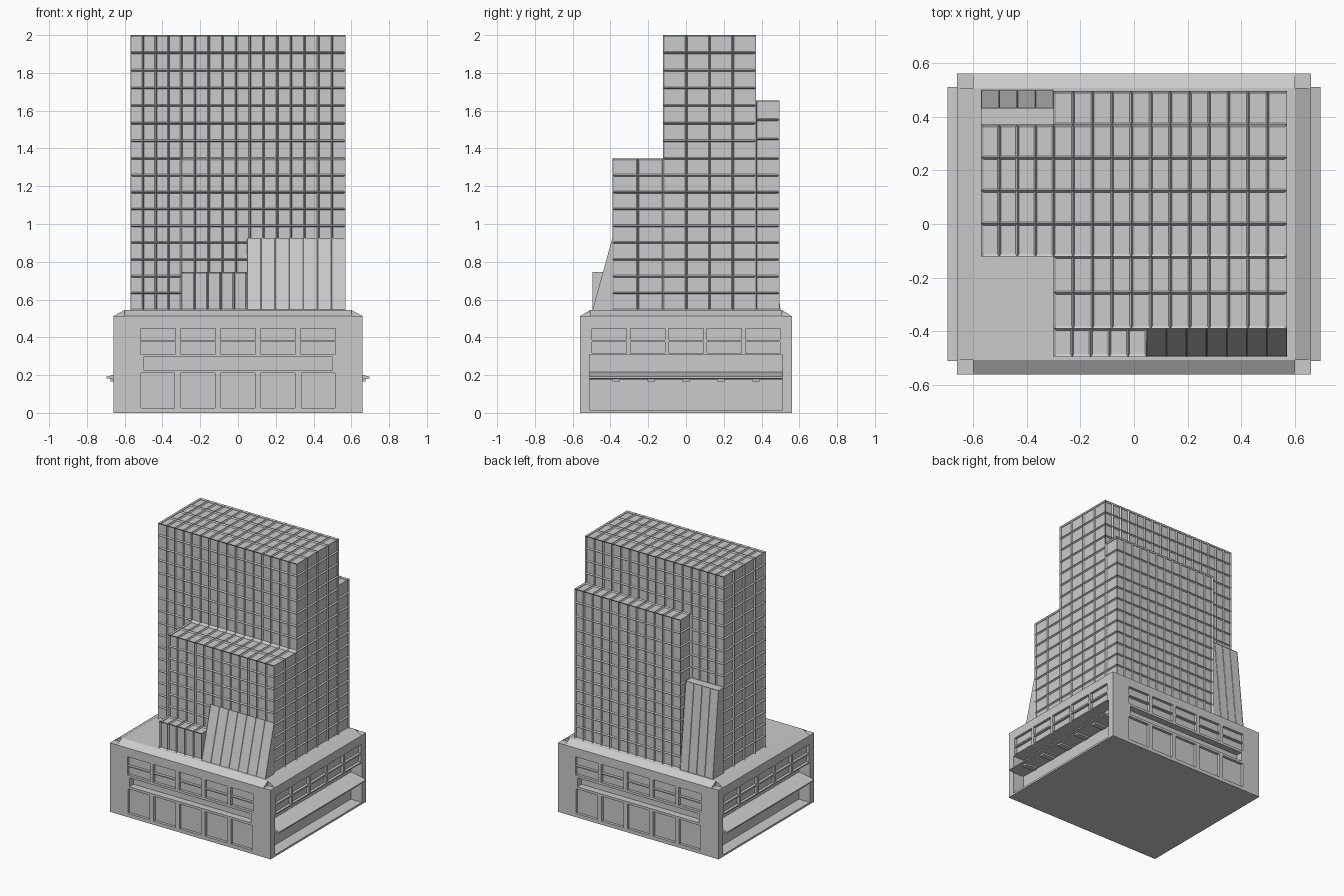
import bpy, bmesh

if "Cube" in bpy.data.objects:
    bpy.data.objects.remove(bpy.data.objects["Cube"])

FLOOR0 = 0.545


def finish(name, bm):
    bmesh.ops.recalc_face_normals(bm, faces=bm.faces)
    me = bpy.data.meshes.new(name)
    bm.to_mesh(me)
    bm.free()
    ob = bpy.data.objects.new(name, me)
    bpy.context.collection.objects.link(ob)
    return ob


def boxes(name, extents):
    """One object made of axis-aligned boxes (x0, x1, y0, y1, z0, z1)."""
    bm = bmesh.new()
    for x0, x1, y0, y1, z0, z1 in extents:
        vs = bmesh.ops.create_cube(bm, size=1)['verts']
        for v in vs:
            v.co = ((x0 + x1) / 2 + v.co.x * (x1 - x0),
                    (y0 + y1) / 2 + v.co.y * (y1 - y0),
                    (z0 + z1) / 2 + v.co.z * (z1 - z0))
    return finish(name, bm)


def prism(name, profile, axis, a, b):
    """Extrude a (horizontal, z) profile along x or y from a to b."""
    bm = bmesh.new()
    place = (lambda h, z, t: (t, h, z)) if axis == 'x' else (lambda h, z, t: (h, t, z))
    face = bm.faces.new([bm.verts.new(place(h, z, a)) for h, z in profile])
    new = bmesh.ops.extrude_face_region(bm, geom=[face])['geom']
    for v in new:
        if isinstance(v, bmesh.types.BMVert):
            v.co['xy'.index(axis)] = b
    return finish(name, bm)


def span(a, b, n):
    return [a + (b - a) * i / n for i in range(n + 1)]


def glazed_block(name, xs, ys, zs, glazed, frame=0.006, depth=0.01, lean=None):
    """Gridded box whose chosen sides (L R F B T) get recessed panes.
    lean = (old_y, new_y) shifts the top edge at old_y to slope that side."""
    bm = bmesh.new()
    sides = {}

    def quads(key, us, vs, place):
        sides[key] = []
        for u0, u1 in zip(us, us[1:]):
            for v0, v1 in zip(vs, vs[1:]):
                loop = [(u0, v0), (u1, v0), (u1, v1), (u0, v1)]
                sides[key].append(bm.faces.new([bm.verts.new(place(u, v)) for u, v in loop]))

    quads('L', ys, zs, lambda u, v: (xs[0], u, v))
    quads('R', ys, zs, lambda u, v: (xs[-1], u, v))
    quads('F', xs, zs, lambda u, v: (u, ys[0], v))
    quads('B', xs, zs, lambda u, v: (u, ys[-1], v))
    quads('T', xs, ys, lambda u, v: (u, v, zs[-1]))
    quads('U', xs, ys, lambda u, v: (u, v, zs[0]))
    if lean:
        for v in bm.verts:
            if abs(v.co.z - zs[-1]) < 1e-5 and abs(v.co.y - lean[0]) < 1e-5:
                v.co.y = lean[1]
    bmesh.ops.remove_doubles(bm, verts=bm.verts, dist=1e-5)
    bmesh.ops.recalc_face_normals(bm, faces=bm.faces)
    panes = [f for k in glazed for f in sides[k]]
    bmesh.ops.inset_individual(bm, faces=panes, thickness=frame, depth=-depth,
                               use_even_offset=True)
    return finish(name, bm)


# Podium body with recessed windows, doors, ledges and side entrances
podium = boxes("podium", [(-0.66, 0.66, -0.56, 0.56, 0, 0.512)])
cuts = []
for s in (-1, 1):
    def front(x0, x1, z0, z1, d):
        cuts.append((x0, x1, *sorted((s * (0.56 - d), s * 0.6)), z0, z1))

    def side(y0, y1, z0, z1, d):
        cuts.append((*sorted((s * (0.66 - d), s * 0.7)), y0, y1, z0, z1))

    for k in range(-2, 3):
        cx, cy = 0.212 * k, 0.203 * k
        front(cx - 0.089, cx + 0.089, 0.027, 0.21, 0.02)
        for z0, z1 in ((0.313, 0.374), (0.382, 0.447)):
            front(cx - 0.092, cx + 0.092, z0, z1, 0.02)
            side(cy - 0.092, cy + 0.092, z0 + 0.003, z1, 0.02)
    front(-0.5, 0.5, 0.228, 0.295, 0.05)
    side(-0.51, 0.51, 0.014, 0.308, 0.09)
cutter = boxes("opening_cutter", cuts)
cutter.hide_render = True
mod = podium.modifiers.new("openings", 'BOOLEAN')
mod.object = cutter
mod.operation = 'DIFFERENCE'
mod.solver = 'EXACT'
bpy.context.view_layer.objects.active = podium
bpy.ops.object.modifier_apply(modifier=mod.name)
bpy.data.objects.remove(cutter)

# Sloped podium roof edges, leaving flat corner squares
prism("roof_edge_sides", [(-0.66, 0.512), (0.66, 0.512), (0.6, FLOOR0), (-0.6, FLOOR0)],
      'y', -0.507, 0.507)
prism("roof_edge_front_back", [(-0.56, 0.512), (0.56, 0.512), (0.507, FLOOR0), (-0.507, FLOOR0)],
      'x', -0.6, 0.6)

# Side canopies with small brackets underneath
for s, label in ((-1, "left"), (1, "right")):
    prism("canopy_" + label,
          [(s * 0.565, 0.178), (s * 0.665, 0.178), (s * 0.695, 0.183),
           (s * 0.695, 0.192), (s * 0.66, 0.202), (s * 0.565, 0.217)], 'y', -0.51, 0.51)
    boxes("canopy_brackets_" + label,
          [(*sorted((s * 0.58, s * 0.675)), 0.185 * k - 0.02, 0.185 * k + 0.02, 0.166, 0.18)
           for k in range(-2, 3)])

# Tower volumes
low = span(FLOOR0, 1.347, 9)
left_x, right_x = span(-0.57, -0.30, 4), span(-0.30, 0.57, 12)
glazed_block("main_tower", left_x[:-1] + right_x, span(-0.122, 0.37, 4),
             low + span(1.347, 2.0, 7)[1:], "LRFBT")
glazed_block("front_tower", right_x, span(-0.39, -0.122, 2), low, "LRFT")
glazed_block("back_tower", right_x, [0.37, 0.495], low + span(1.347, 1.655, 3)[1:], "LRBT")
glazed_block("front_low_block", span(-0.30, 0.047, 5), [-0.495, -0.39], [FLOOR0, 0.745], "LFT")

# Sloped glass at the front right and back left
glazed_block("front_sloped_glass", span(0.047, 0.57, 7), [-0.495, -0.39], [FLOOR0, 0.925],
             "F", 0.002, 0.002, lean=(-0.495, -0.39))
glazed_block("back_sloped_glass", left_x, [0.37, 0.5], [FLOOR0, 1.18],
             "B", 0.002, 0.002, lean=(0.5, 0.433))
